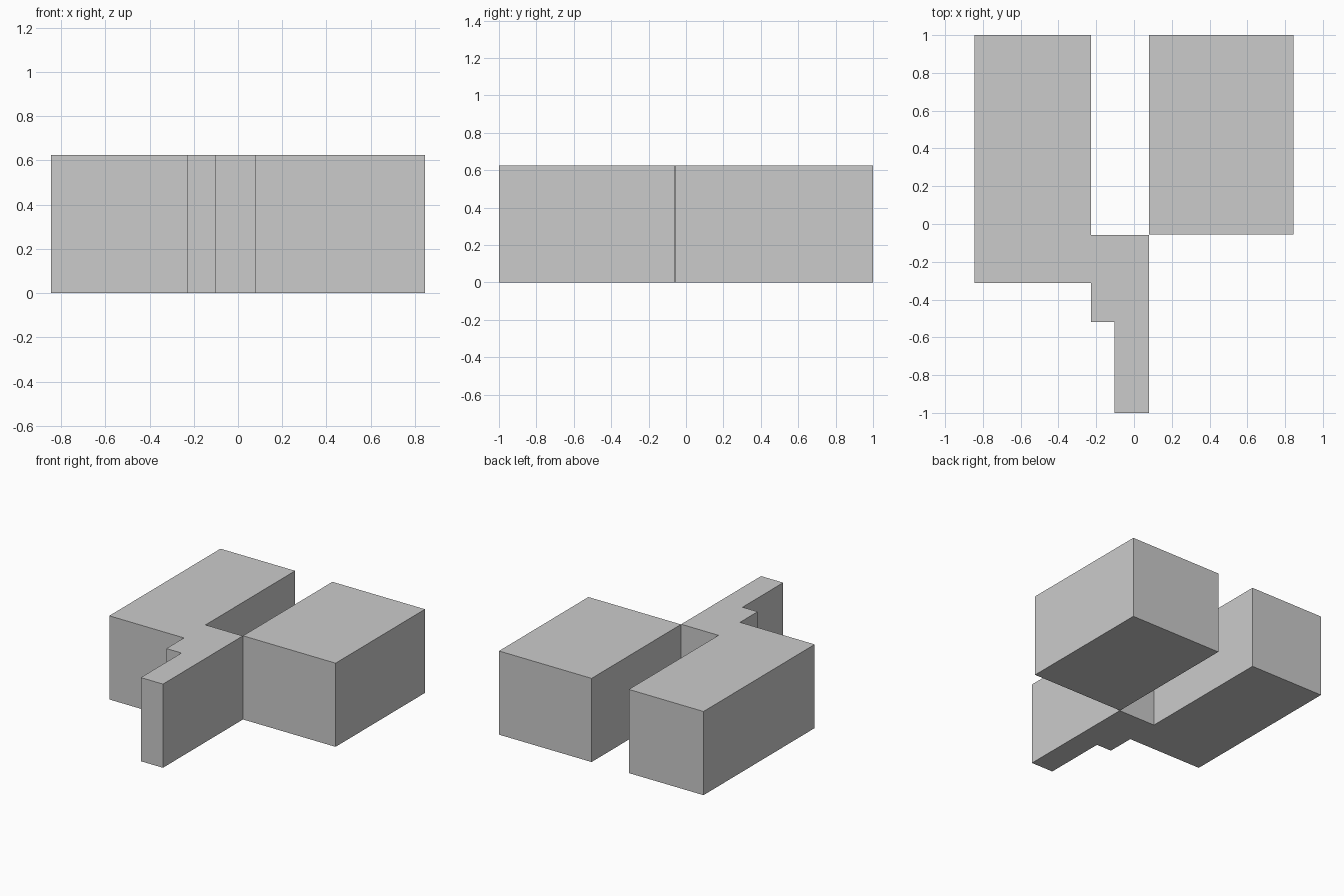
import bpy, bmesh

if "Cube" in bpy.data.objects:
    bpy.data.objects.remove(bpy.data.objects["Cube"])

HEIGHT = 0.625


def extrude_outline(name, outline):
    """Make a flat-faced solid by extruding a plan outline up from z = 0."""
    bm = bmesh.new()
    base = bm.faces.new([bm.verts.new((x, y, 0)) for x, y in outline])
    top = bmesh.ops.extrude_face_region(bm, geom=[base], use_keep_orig=True)
    verts = [g for g in top["geom"] if isinstance(g, bmesh.types.BMVert)]
    bmesh.ops.translate(bm, verts=verts, vec=(0, 0, HEIGHT))
    bmesh.ops.recalc_face_normals(bm, faces=bm.faces)
    mesh = bpy.data.meshes.new(name)
    bm.to_mesh(mesh)
    bm.free()
    obj = bpy.data.objects.new(name, mesh)
    bpy.context.collection.objects.link(obj)
    return obj


# Left wing with the stepped link and the narrow front wing
extrude_outline("left_wing_and_link", [
    (-0.845, 1.0), (-0.845, -0.312), (-0.228, -0.312), (-0.228, -0.52),
    (-0.103, -0.52), (-0.103, -1.0), (0.08, -1.0), (0.08, -0.058),
    (-0.228, -0.058), (-0.228, 1.0),
])

# Right wing, meeting the link at one corner
extrude_outline("right_wing", [
    (0.08, -0.055), (0.845, -0.055), (0.845, 1.0), (0.08, 1.0),
])
